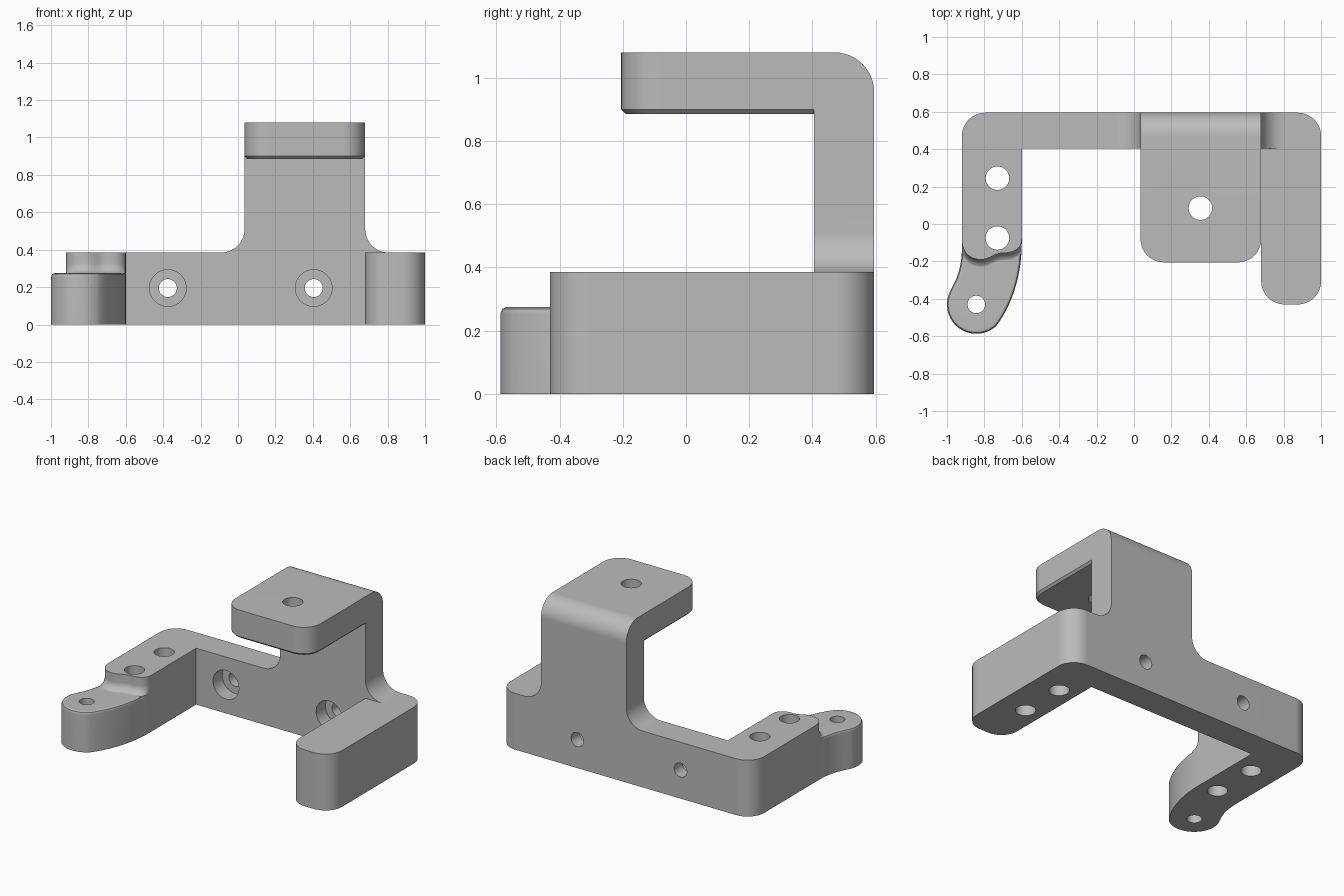
import bpy, bmesh, math
from mathutils import Vector
from mathutils.geometry import interpolate_bezier

if "Cube" in bpy.data.objects:
    bpy.data.objects.remove(bpy.data.objects["Cube"], do_unlink=True)

grey = bpy.data.materials.new("plain grey")
grey.use_nodes = True
colour = (0.5, 0.5, 0.5, 1)
grey.diffuse_color = colour
grey.node_tree.nodes["Principled BSDF"].inputs["Base Color"].default_value = colour

BACK, WALL, TOP = 0.595, 0.405, 0.385     # rear face, wall front, base height
ROUND = 0.125                            # main corner radius


def rounded(corners, steps=14):
    """Outline from (u, v, radius) corners, each filleted by its radius."""
    out = []
    for i, c in enumerate(corners):
        p = Vector(c[:2])
        r = c[2] if len(c) > 2 else 0
        if not r:
            out.append(p)
            continue
        a = (Vector(corners[i - 1][:2]) - p).normalized()
        b = (Vector(corners[(i + 1) % len(corners)][:2]) - p).normalized()
        half = a.angle(b) / 2
        centre = p + (a + b).normalized() * r / math.sin(half)
        start = p + a * r / math.tan(half) - centre
        end = p + b * r / math.tan(half) - centre
        sweep = math.pi - 2 * half
        for k in range(steps + 1):
            t = k / steps
            out.append(centre + (start * math.sin((1 - t) * sweep)
                                 + end * math.sin(t * sweep)) / math.sin(sweep))
    return out


def bezier(a, b, c, d, n=14):
    pts = [Vector((*p, 0)) for p in (a, b, c, d)]
    return [p.to_2d() for p in interpolate_bezier(*pts, n)]


def inset(outline, d):
    """Move a closed outline inwards by d."""
    n = len(outline)
    area = sum(outline[i - 1].cross(outline[i]) for i in range(n))
    side = 1 if area > 0 else -1
    out = []
    for i, p in enumerate(outline):
        e1 = (p - outline[i - 1]).normalized()
        e2 = (outline[(i + 1) % n] - p).normalized()
        n1, n2 = (Vector((-e.y, e.x)) * side for e in (e1, e2))
        out.append(p + (n1 + n2) * d / (1 + n1.dot(n2)))
    return out


def loft(name, layers, axis="Z"):
    """Solid through (outline, height) layers stacked along an axis."""
    place = {"Z": lambda p, h: (p.x, p.y, h),
             "Y": lambda p, h: (p.x, h, p.y),
             "X": lambda p, h: (h, p.x, p.y)}[axis]
    bm = bmesh.new()
    rings = [[bm.verts.new(place(p, h)) for p in o] for o, h in layers]
    for lo, hi in zip(rings, rings[1:]):
        for i in range(len(lo)):
            bm.faces.new((lo[i - 1], lo[i], hi[i], hi[i - 1]))
    bm.faces.new(rings[0])
    bm.faces.new(rings[-1])
    bmesh.ops.recalc_face_normals(bm, faces=bm.faces)
    mesh = bpy.data.meshes.new(name)
    bm.to_mesh(mesh)
    bm.free()
    mesh.materials.append(grey)
    ob = bpy.data.objects.new(name, mesh)
    bpy.context.collection.objects.link(ob)
    return ob


def prism(name, outline, lo, hi, axis="Z"):
    return loft(name, [(outline, lo), (outline, hi)], axis)


def combine(target, tool, operation):
    """Apply a boolean and remove the tool."""
    mod = target.modifiers.new(operation, "BOOLEAN")
    mod.operation, mod.object, mod.solver = operation, tool, "EXACT"
    bpy.context.view_layer.objects.active = target
    bpy.ops.object.modifier_apply(modifier=mod.name)
    bpy.data.objects.remove(tool, do_unlink=True)


def drill(u, v, radius, lo, hi, axis="Z"):
    circle = [Vector((u + radius * math.cos(k * math.pi / 20),
                      v + radius * math.sin(k * math.pi / 20))) for k in range(40)]
    combine(bracket, prism("hole_cutter", circle, lo, hi, axis), "DIFFERENCE")


# U-shaped base frame
bracket = prism("bracket", rounded([
    (-0.92, BACK, ROUND), (-0.92, 0), (-0.6, 0), (-0.6, WALL), (0.68, WALL),
    (0.68, -0.43, ROUND), (1, -0.43, ROUND), (1, BACK, ROUND)]), 0, TOP)

# Low rounded foot on the right arm, with a softened top edge
ear = Vector((-0.843, -0.43))
ear_arc = [ear + 0.157 * Vector((math.cos(math.radians(a)), math.sin(math.radians(a))))
           for a in range(-55, -200, -8)]
foot_plan = ([Vector((-0.6, 0.1))]
             + bezier((-0.6, -0.1), (-0.6, -0.28), (-0.655, -0.44), (-0.738, -0.547))
             + ear_arc
             + bezier((-0.99, -0.376), (-0.968, -0.32), (-0.92, -0.27), (-0.92, -0.12))
             + [Vector((-0.92, 0.1))])
foot = loft("foot", [(foot_plan, 0), (foot_plan, 0.255),
                     (inset(foot_plan, 0.006), 0.269), (inset(foot_plan, 0.02), 0.275)])

# Wavy arm end that sweeps down onto the foot
wave = (bezier((-0.92, -0.08), (-0.92, -0.16), (-0.87, -0.19), (-0.82, -0.19))
        + bezier((-0.82, -0.19), (-0.77, -0.19), (-0.75, -0.155), (-0.7, -0.155))[1:]
        + bezier((-0.7, -0.155), (-0.64, -0.155), (-0.6, -0.13), (-0.6, -0.08))[1:])


def end_plan(shift):
    return ([Vector((-0.92, 0.05))] + [p - Vector((0, shift)) for p in wave]
            + [Vector((-0.6, 0.05))])


sweep = 0.055
layers = [(end_plan(sweep), 0.2)]
for k in range(9):
    a = k * math.pi / 16
    layers.append((end_plan(sweep * (1 - math.sin(a))), 0.273 + sweep * (1 - math.cos(a))))
layers.append((end_plan(0), TOP))
arm_end = loft("arm_end", layers)
combine(arm_end, prism("foot_clip", foot_plan, 0.1, 0.6), "INTERSECT")

# Upright with rounded rear top edge
upright = prism("upright", rounded([
    (WALL, 0.2), (BACK, 0.2), (BACK, 1.08, ROUND), (WALL, 1.08)]), 0.035, 0.68, "X")

# Flared fillets where the upright meets the wall
flare = prism("flare", rounded([
    (-0.09, 0.25), (-0.09, TOP), (0.035, TOP, 0.1249), (0.035, 0.51),
    (0.68, 0.51), (0.68, TOP, 0.1249), (0.805, TOP), (0.805, 0.25)]), WALL, BACK, "Y")

# Overhanging shelf with a chamfered underside
shelf_plan = rounded([(0.035, 0.45), (0.035, -0.205, ROUND),
                      (0.68, -0.205, ROUND), (0.68, 0.45)])
shelf = loft("shelf", [(inset(shelf_plan, 0.014), 0.886),
                       (shelf_plan, 0.9), (shelf_plan, 1.08)])

for part in (foot, arm_end, upright, flare, shelf):
    combine(bracket, part, "UNION")

# Vertical screw holes in both arms, the foot and the shelf
for x in (-0.73, 0.805):
    for y in (0.245, -0.075):
        drill(x, y, 0.063, -0.1, 0.6)
drill(ear.x, ear.y, 0.047, -0.1, 0.6)
drill(0.355, 0.085, 0.063, 0.7, 1.2)

# Counterbored holes through the wall
for x in (-0.375, 0.405):
    drill(x, 0.195, 0.048, 0.3, 0.7, "Y")
    drill(x, 0.195, 0.098, 0.3, 0.505, "Y")

# Clean joints and shade
bm = bmesh.new()
bm.from_mesh(bracket.data)
bmesh.ops.remove_doubles(bm, verts=bm.verts, dist=0.0003)
bmesh.ops.dissolve_limit(bm, angle_limit=0.005, verts=bm.verts, edges=bm.edges)
bm.to_mesh(bracket.data)
bm.free()
bpy.ops.object.select_all(action="DESELECT")
bracket.select_set(True)
bpy.context.view_layer.objects.active = bracket
bpy.ops.object.shade_smooth_by_angle(angle=math.radians(28))
weighted = bracket.modifiers.new("even shading", "WEIGHTED_NORMAL")
weighted.keep_sharp = True
